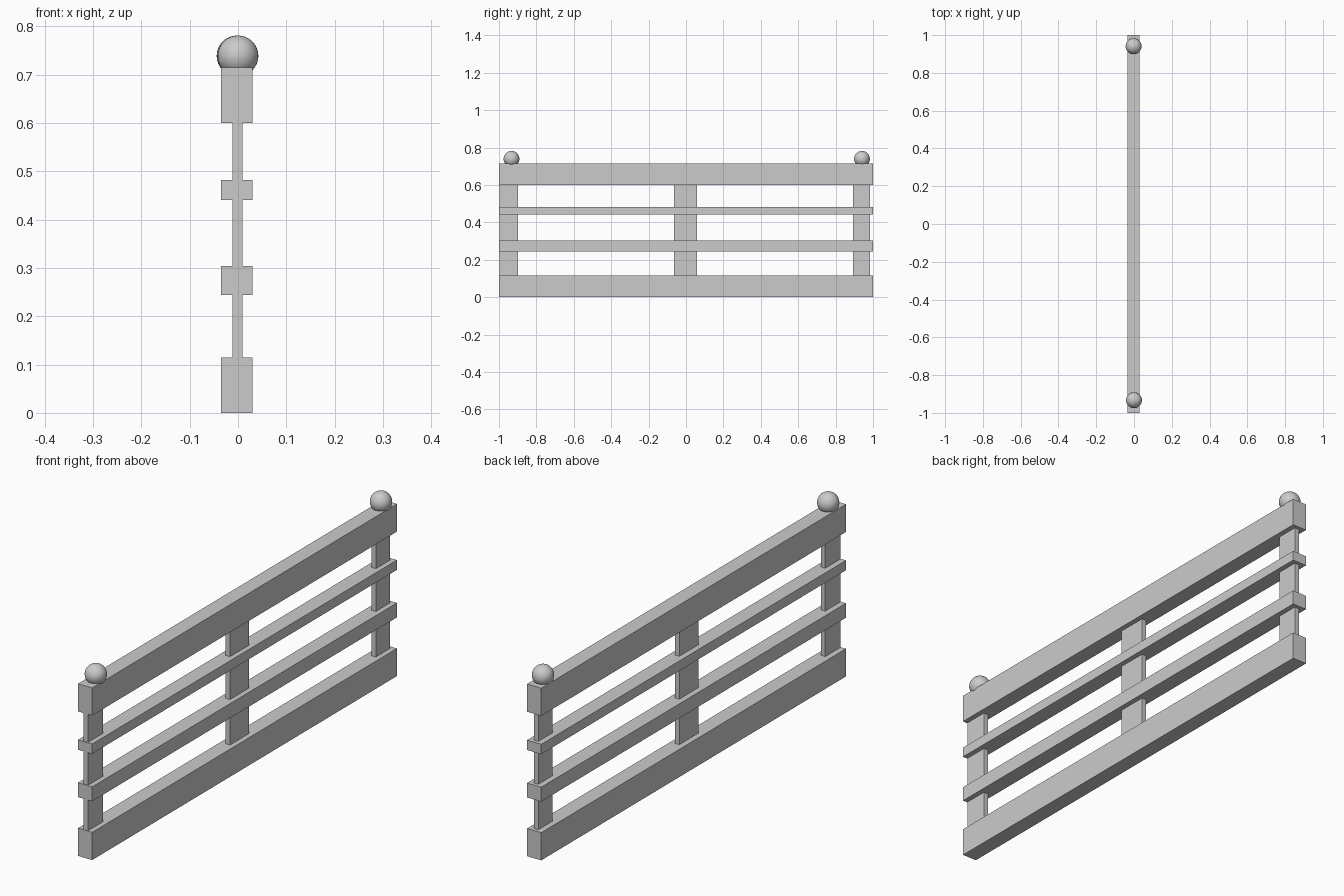
import bpy

if "Cube" in bpy.data.objects:
    bpy.data.objects.remove(bpy.data.objects["Cube"])


def box(name, x, y, z):
    """Box from (min, max) ranges on each axis."""
    bpy.ops.mesh.primitive_cube_add(size=1, location=[(a + b) / 2 for a, b in (x, y, z)])
    ob = bpy.context.object
    ob.name = name
    ob.scale = [b - a for a, b in (x, y, z)]
    bpy.ops.object.transform_apply(location=False, rotation=False, scale=True)
    return ob


# Horizontal rails
RAIL_X = (-0.035, 0.030)
for name, z in (("bottom_rail", (0.0, 0.115)), ("lower_slat", (0.244, 0.304)),
                ("upper_slat", (0.441, 0.482)), ("top_rail", (0.600, 0.715))):
    box(name, RAIL_X, (-1.0, 1.0), z)

# Thin upright boards, let slightly into the top and bottom rails
POST_X = (-0.011, 0.009)
for name, y in (("front_post", (-0.998, -0.898)), ("middle_post", (-0.065, 0.060)),
                ("back_post", (0.892, 0.985))):
    box(name, POST_X, y, (0.11, 0.605))

# Ball finials sunk into the top rail
for name, x, y in (("front_finial", 0.0, -0.933), ("back_finial", -0.002, 0.941)):
    bpy.ops.mesh.primitive_uv_sphere_add(segments=32, ring_count=16, radius=0.0422,
                                         location=(x, y, 0.739))
    bpy.context.object.name = name
    bpy.ops.object.shade_smooth()
